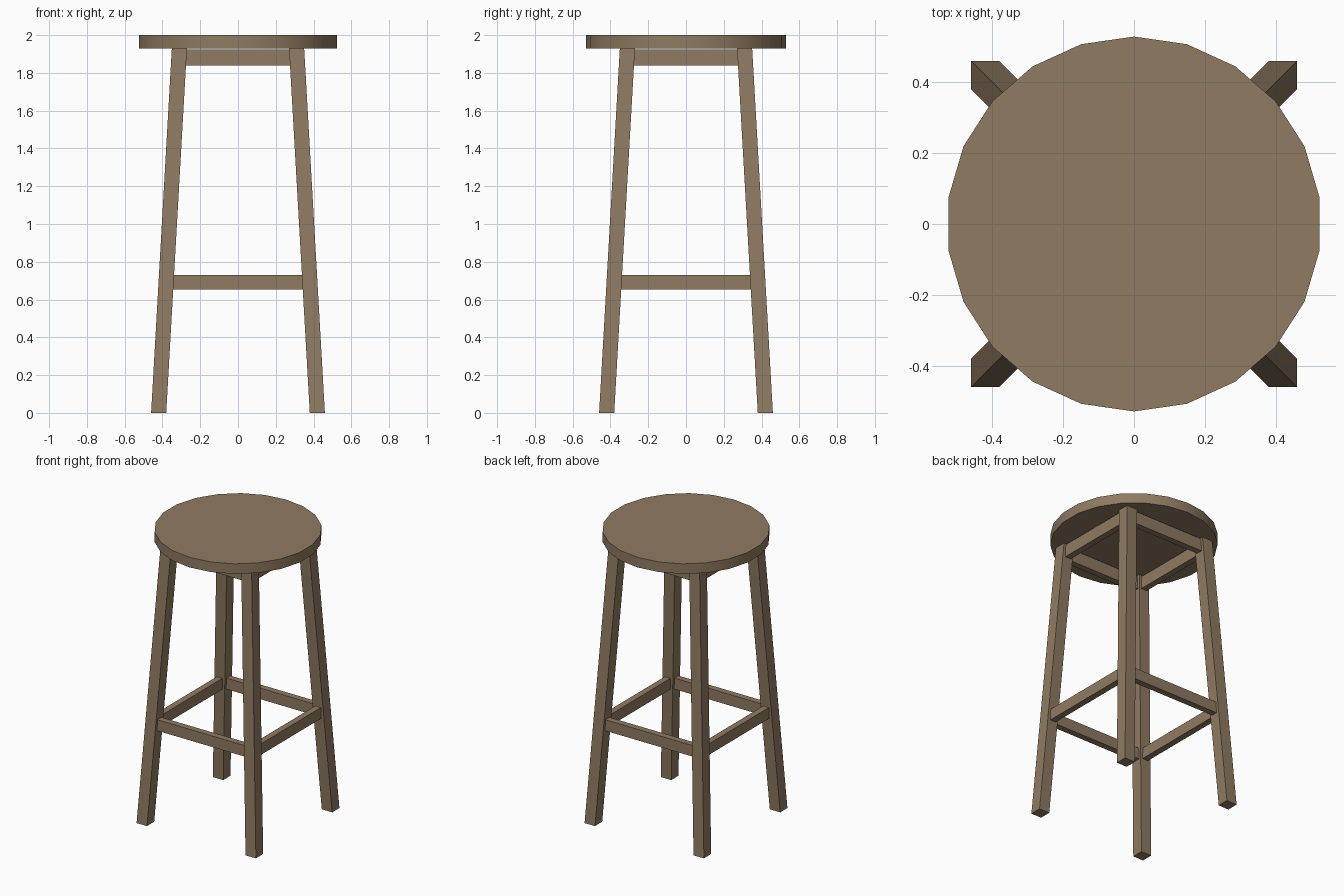
import bpy, bmesh, math

if "Cube" in bpy.data.objects:
    bpy.data.objects.remove(bpy.data.objects["Cube"])

wood = bpy.data.materials.new("brown wood")
wood.diffuse_color = (0.275, 0.197, 0.122, 1)
wood.use_nodes = True
wood.node_tree.nodes["Principled BSDF"].inputs["Base Color"].default_value = wood.diffuse_color


def make_object(name, bm):
    bmesh.ops.recalc_face_normals(bm, faces=bm.faces)
    mesh = bpy.data.meshes.new(name)
    bm.to_mesh(mesh)
    bm.free()
    mesh.materials.append(wood)
    obj = bpy.data.objects.new(name, mesh)
    bpy.context.collection.objects.link(obj)
    return obj


def prism(name, bottom, top, hx, hy):
    """Box sheared between two (x, y, z) centres, level at both ends."""
    bm = bmesh.new()
    bmesh.ops.create_cube(bm, size=2)
    for v in bm.verts:
        c = top if v.co.z > 0 else bottom
        v.co = (c[0] + v.co.x * hx, c[1] + v.co.y * hy, c[2])
    return make_object(name, bm)


# Round seat
bm = bmesh.new()
bmesh.ops.create_cone(bm, cap_ends=True, segments=22,
                      radius1=0.529, radius2=0.529, depth=0.07)
bmesh.ops.translate(bm, verts=bm.verts, vec=(0, 0, 1.965))
seat = make_object("seat", bm)
bpy.context.view_layer.objects.active = seat
seat.select_set(True)
bpy.ops.object.shade_smooth_by_angle(angle=math.radians(30))

# Four splayed square legs
for sy, depth in ((-1, "front"), (1, "back")):
    for sx, side in ((-1, "left"), (1, "right")):
        prism(f"{depth}_{side}_leg", (sx * 0.42, sy * 0.42, 0),
              (sx * 0.31, sy * 0.31, 1.935), 0.04, 0.04)

# Seat rails and foot rests, running between the legs on all four sides
for part, off, z0, z1, half in (("seat_rail", 0.313, 1.838, 1.924, 0.30),
                                ("foot_rest", 0.38, 0.653, 0.73, 0.365)):
    for s, ny, nx in ((-1, "front", "left"), (1, "back", "right")):
        prism(f"{ny}_{part}", (0, s * off, z0), (0, s * off, z1), half, 0.022)
        prism(f"{nx}_{part}", (s * off, 0, z0), (s * off, 0, z1), 0.022, half)
